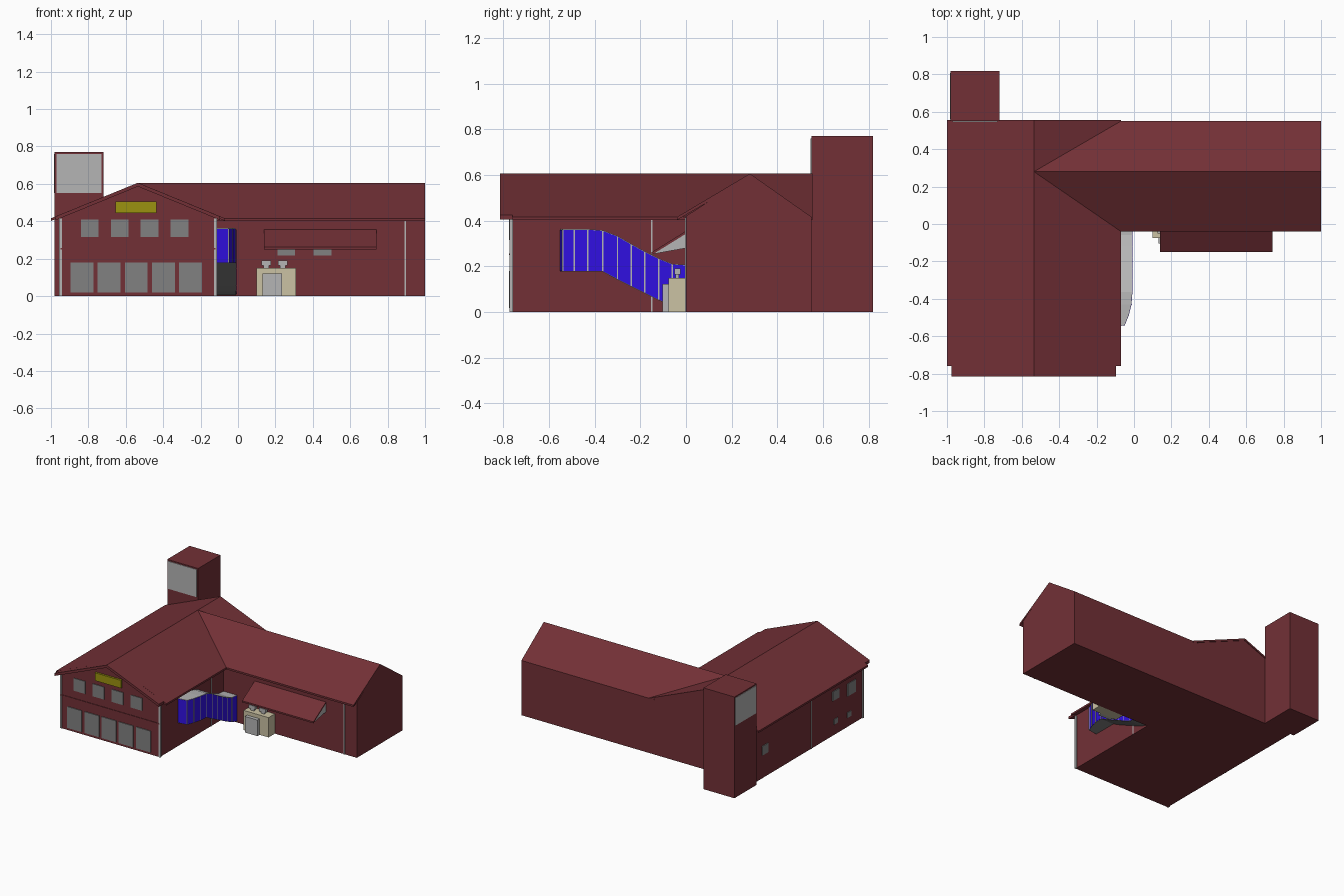
import bpy, bmesh

if "Cube" in bpy.data.objects:
    bpy.data.objects.remove(bpy.data.objects["Cube"])

def material(name, rgb):
    m = bpy.data.materials.new(name)
    m.diffuse_color = (*rgb, 1)
    m.use_nodes = True
    m.node_tree.nodes["Principled BSDF"].inputs["Base Color"].default_value = m.diffuse_color
    return m

RED = material("dark_red", (0.17, 0.03, 0.037))
BLUE = material("blue_glass", (0.03, 0.005, 0.75))
YELLOW = material("sign_yellow", (0.33, 0.29, 0.005))
BEIGE = material("beige", (0.6, 0.54, 0.37))
GLASS = material("window_grey", (0.22, 0.22, 0.22))
PALE = material("pale_grey", (0.46, 0.46, 0.46))

def finish(name, bm, mat):
    bmesh.ops.recalc_face_normals(bm, faces=bm.faces)
    me = bpy.data.meshes.new(name)
    bm.to_mesh(me)
    bm.free()
    me.materials.append(mat)
    ob = bpy.data.objects.new(name, me)
    bpy.context.collection.objects.link(ob)
    return ob

def prism(name, pts, axis, a, b, mat):
    """Extrude a (x,z) profile along y, or a (y,z) profile along x."""
    bm = bmesh.new()
    place = (lambda p, t: (p[0], t, p[1])) if axis == 'y' else (lambda p, t: (t, p[0], p[1]))
    ends = [[bm.verts.new(place(p, t)) for p in pts] for t in (a, b)]
    for e in ends:
        bm.faces.new(e)
    n = len(pts)
    for i in range(n):
        j = (i + 1) % n
        bm.faces.new((ends[0][i], ends[0][j], ends[1][j], ends[1][i]))
    return finish(name, bm, mat)

def box(name, x0, x1, y0, y1, z0, z1, mat):
    return prism(name, [(x0, z0), (x1, z0), (x1, z1), (x0, z1)], 'y', y0, y1, mat)

def strip(name, side_a, side_b, mat, thick=0.006):
    """Thin skin between two rows of points."""
    bm = bmesh.new()
    a = [bm.verts.new(p) for p in side_a]
    b = [bm.verts.new(p) for p in side_b]
    for i in range(len(a) - 1):
        bm.faces.new((a[i], a[i + 1], b[i + 1], b[i]))
    ob = finish(name, bm, mat)
    mod = ob.modifiers.new("thickness", 'SOLIDIFY')
    mod.thickness = thick
    mod.offset = 0
    return ob

def chevron(lo, mid, hi, z_eave, z_ridge, t=0.014):
    return [(lo, z_eave), (mid, z_ridge), (hi, z_eave),
            (hi, z_eave - t), (mid, z_ridge - t), (lo, z_eave - t)]

# Main hall with its front gable
prism("hall_walls", [(-0.95, 0), (-0.12, 0), (-0.12, 0.422), (-0.535, 0.592), (-0.95, 0.422)],
      'y', -0.77, 0.55, RED)
prism("hall_roof", chevron(-1.0, -0.535, -0.07, 0.416, 0.606), 'y', -0.76, 0.555, RED)
prism("hall_roof_rake", chevron(-0.975, -0.535, -0.095, 0.426, 0.606, 0.02), 'y', -0.815, -0.76, RED)
box("front_trim", -0.95, -0.12, -0.774, -0.77, 0.25, 0.256, RED)

# Side wing
prism("wing_walls", [(0, 0), (0.55, 0), (0.55, 0.41), (0.28, 0.6), (0, 0.42)], 'x', -0.5, 1.0, RED)
prism("wing_roof", [(-0.04, 0.416), (0.28, 0.606), (0.55, 0.416), (0.55, 0.402), (0.28, 0.59),
                    (-0.04, 0.402)], 'x', -0.535, 1.0, RED)

# Rear tower with glazed top
box("tower", -0.98, -0.72, 0.55, 0.818, 0, 0.77, RED)
box("tower_front_window", -0.97, -0.73, 0.546, 0.55, 0.55, 0.76, PALE)
box("tower_side_window", -0.984, -0.98, 0.56, 0.808, 0.55, 0.76, PALE)

# Front windows, bay doors and blank sign
for i in range(4):
    x = -0.84 + 0.16 * i
    box(f"upper_window_{i+1}", x, x + 0.095, -0.775, -0.769, 0.315, 0.41, GLASS)
for i in range(5):
    x = -0.895 + 0.145 * i
    box(f"bay_door_{i+1}", x, x + 0.122, -0.776, -0.769, 0.018, 0.18, GLASS)
box("blank_sign", -0.655, -0.435, -0.785, -0.769, 0.445, 0.505, YELLOW)

# Left wall windows: y, z centre, width, height
for i, (y, z, w, h) in enumerate([(-0.44, 0.3, 0.08, 0.07), (-0.63, 0.28, 0.1, 0.095),
                                  (-0.44, 0.1, 0.045, 0.04), (-0.6, 0.09, 0.045, 0.04),
                                  (0.41, 0.21, 0.07, 0.07)]):
    box(f"side_window_{i+1}", -0.955, -0.949, y - w / 2, y + w / 2, z - h / 2, z + h / 2, GLASS)

# Wing windows behind the awning
for i, x in enumerate((0.21, 0.405)):
    box(f"wing_window_{i+1}", x, x + 0.095, -0.005, 0.001, 0.218, 0.315, GLASS)

# Drain pipes
for i, (x, y) in enumerate([(-0.95, -0.765), (-0.12, -0.765), (-0.95, -0.15),
                            (-0.12, -0.15), (0.895, -0.001)]):
    r = 0.008 if i < 2 else 0.004
    box(f"drain_pipe_{i+1}", x - r, x + r, y - r, y + r, 0, 0.415, PALE)

# Covered ramp: outer x, y, floor z, roof z
ramp = [(-0.118, -0.55, 0.18, 0.36), (-0.05, -0.54, 0.18, 0.36), (-0.03, -0.49, 0.18, 0.36),
        (-0.015, -0.43, 0.18, 0.36), (-0.01, -0.365, 0.18, 0.355), (-0.01, -0.30, 0.145, 0.33),
        (-0.01, -0.24, 0.115, 0.295), (-0.01, -0.18, 0.085, 0.262), (-0.01, -0.12, 0.055, 0.232),
        (-0.01, -0.06, 0.028, 0.208), (-0.01, 0.0, 0.01, 0.204)]
low = [(x, y, z) for x, y, z, t in ramp]
top = [(x, y, t) for x, y, z, t in ramp]
strip("ramp_glazing", low, top, BLUE, 0.003)
strip("ramp_floor", [(-0.125, y, z) for x, y, z in low], low, GLASS)
strip("ramp_roof", [(-0.125, y, z) for x, y, z in top], top, PALE)
for i, (x, y, z, t) in enumerate(ramp[1:-1]):
    box(f"ramp_mullion_{i+1}", x - 0.003, x + 0.003, y - 0.003, y + 0.003, z, t, PALE)

# Awning with grey cheeks
prism("awning", [(0, 0.355), (-0.15, 0.262), (-0.15, 0.25), (0, 0.343)], 'x', 0.14, 0.74, RED)
for n, x in (("left", 0.141), ("right", 0.735)):
    prism(f"awning_cheek_{n}", [(0, 0.345), (-0.15, 0.253), (0, 0.28)], 'x', x, x + 0.004, PALE)

# Entrance kiosk with door and roof vents
box("kiosk", 0.1, 0.31, -0.076, 0.0, 0, 0.15, BEIGE)
box("kiosk_door", 0.13, 0.235, -0.103, -0.076, 0, 0.122, PALE)
for i, x in enumerate((0.125, 0.213)):
    box(f"vent_neck_{i+1}", x + 0.012, x + 0.04, -0.045, -0.03, 0.15, 0.166, PALE)
    box(f"vent_cap_{i+1}", x, x + 0.052, -0.05, -0.025, 0.164, 0.19, PALE)
